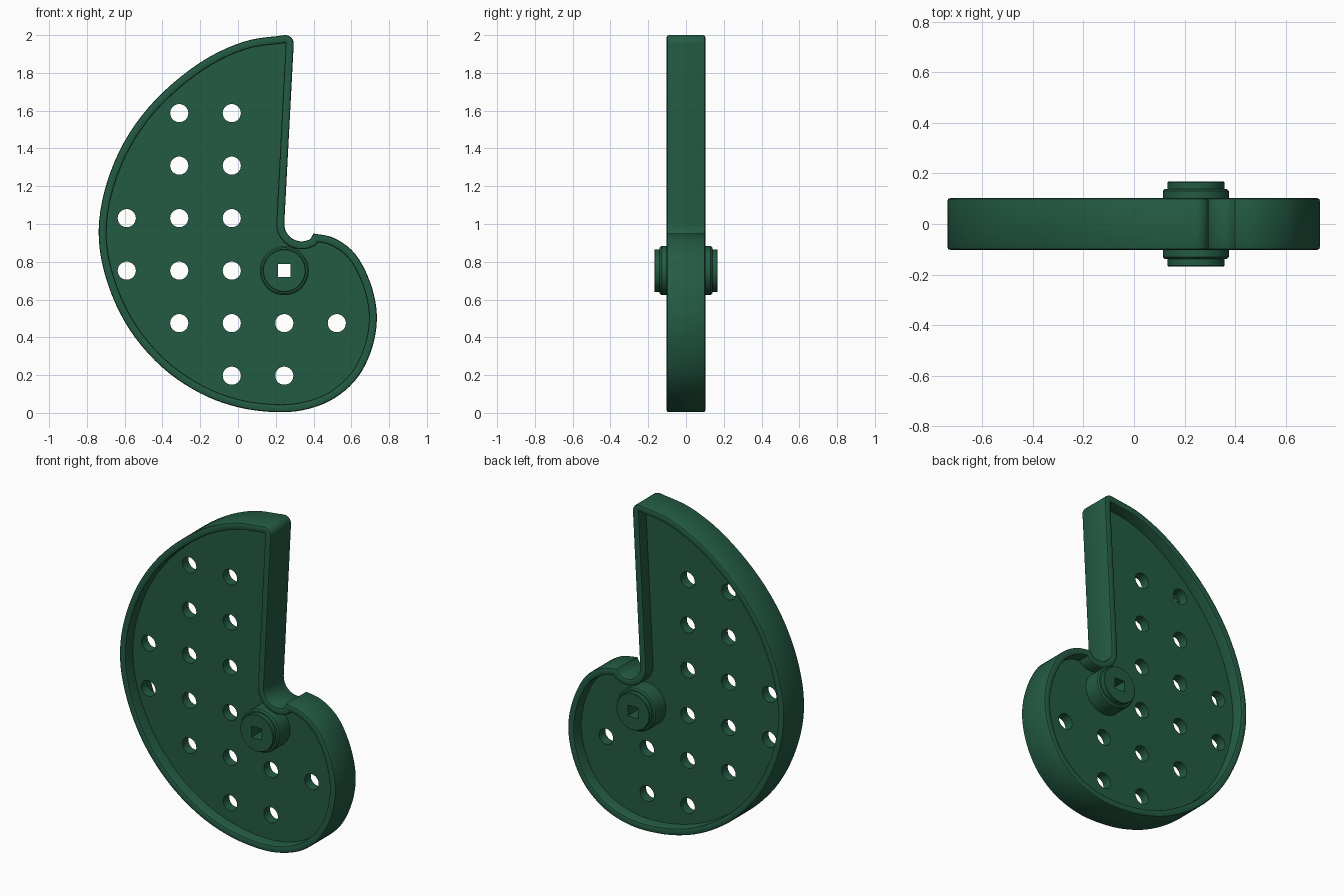
import bpy, bmesh, math
from mathutils import Vector, Matrix

if "Cube" in bpy.data.objects:
    bpy.data.objects.remove(bpy.data.objects["Cube"])

green = bpy.data.materials.new("dark_green")
green.diffuse_color = (0.017, 0.105, 0.057, 1)
green.use_nodes = True
green.node_tree.nodes["Principled BSDF"].inputs["Base Color"].default_value = green.diffuse_color

HUB = (0.245, 0.753)      # shaft axis (x, z)
PITCH = 0.278             # hole grid spacing
RIM, HALF, WEB = 0.042, 0.102, 0.03


def make(name, bm):
    bmesh.ops.recalc_face_normals(bm, faces=bm.faces)
    me = bpy.data.meshes.new(name)
    bm.to_mesh(me)
    bm.free()
    ob = bpy.data.objects.new(name, me)
    bpy.context.collection.objects.link(ob)
    me.materials.append(green)
    return ob


def smooth(ob):
    bpy.ops.object.select_all(action='DESELECT')
    ob.select_set(True)
    bpy.context.view_layer.objects.active = ob
    bpy.ops.object.shade_smooth_by_angle(angle=math.radians(35))


def spline(pts, steps=5):
    """Catmull-Rom curve through open control points."""
    p = [Vector(q) for q in pts]
    p = [2 * p[0] - p[1]] + p + [2 * p[-1] - p[-2]]
    out = []
    for i in range(1, len(p) - 2):
        a, b, c, d = p[i - 1:i + 3]
        for k in range(steps):
            t = k / steps
            out.append(0.5 * (2 * b + (c - a) * t + (2 * a - 5 * b + 4 * c - d) * t * t
                              + (3 * b - a - 3 * c + d) * t ** 3))
    return out + [p[-2]]


def arc(cx, cz, r, a0, a1, n=8):
    return [Vector((cx + r * math.cos(math.radians(a0 + (a1 - a0) * i / n)),
                    cz + r * math.sin(math.radians(a0 + (a1 - a0) * i / n)))) for i in range(n + 1)]


# Spiral outline, clockwise from the rounded tip
spiral = [(0.40, 0.95), (0.51, 0.925), (0.62, 0.842), (0.70, 0.69), (0.735, 0.52), (0.712, 0.35),
          (0.635, 0.19), (0.51, 0.077), (0.36, 0.018), (0.2, 0.004), (0.0, 0.03), (-0.2, 0.104),
          (-0.4, 0.24), (-0.57, 0.435), (-0.685, 0.67), (-0.737, 0.92), (-0.708, 1.17),
          (-0.605, 1.43), (-0.435, 1.66), (-0.2, 1.855), (0.03, 1.965), (0.245, 2.0)]
outline = arc(0.25, 1.955, 0.045, 80, -3, 6) + arc(0.337, 1.0, 0.092, 177, 300, 10) + spline(spiral)


def inset(loop, d):
    """Offset a clockwise loop inward."""
    res = []
    for i, p in enumerate(loop):
        t1 = (p - loop[i - 1]).normalized()
        t2 = (loop[(i + 1) % len(loop)] - p).normalized()
        n1, n2 = Vector((t1.y, -t1.x)), Vector((t2.y, -t2.x))
        m = (n1 + n2).normalized()
        res.append(p + m * d / max(0.7, m.dot(n1)))
    return res


# Raised rim: a rounded cross-section swept round the outline
B = 0.01
section = [(0, -HALF + B), (B * 0.3, -HALF + B * 0.3), (B, -HALF),
           (RIM - B, -HALF), (RIM - B * 0.3, -HALF + B * 0.3), (RIM, -HALF + B)]
section += [(d, -y) for d, y in reversed(section)]
bm = bmesh.new()
rings = [[bm.verts.new((p.x, y, p.y)) for p in inset(outline, d)] for d, y in section]
n = len(outline)
for j, ring in enumerate(rings):
    nxt = rings[(j + 1) % len(rings)]
    for i in range(n):
        k = (i + 1) % n
        bm.faces.new((ring[i], ring[k], nxt[k], nxt[i]))
rim = make("rim", bm)

# Thin web filling the rim
bm = bmesh.new()
loop = inset(outline, RIM - 0.004)
front = bm.faces.new([bm.verts.new((p.x, -WEB, p.y)) for p in loop])
ext = bmesh.ops.extrude_face_region(bm, geom=[front])
bmesh.ops.translate(bm, vec=(0, 2 * WEB, 0),
                    verts=[v for v in ext["geom"] if isinstance(v, bmesh.types.BMVert)])
web = make("web", bm)

# Stepped hub turned about the shaft axis
bm = bmesh.new()
prof = [(0.11, 0.168), (0.113, 0.165), (0.113, 0.139), (0.122, 0.139), (0.13, 0.131)]
prof = [(r, -y) for r, y in prof] + [(r, y) for r, y in reversed(prof)]
S = 48
rings = [[bm.verts.new((HUB[0] + r * math.cos(2 * math.pi * i / S), y,
                        HUB[1] + r * math.sin(2 * math.pi * i / S))) for i in range(S)] for r, y in prof]
for a, b in zip(rings, rings[1:]):
    for i in range(S):
        k = (i + 1) % S
        bm.faces.new((a[i], a[k], b[k], b[i]))
bm.faces.new(rings[0])
bm.faces.new(rings[-1])
hub = make("hub", bm)

# Cutters: grid of round holes and the square shaft hole
columns = {-3: (0, 1), -2: (-1, 0, 1, 2, 3), -1: (-2, -1, 0, 1, 2, 3), 0: (-2, -1), 1: (-1,)}
bm = bmesh.new()
for cx, rows in columns.items():
    for rz in rows:
        at = Matrix.Translation((HUB[0] + cx * PITCH, 0, HUB[1] + rz * PITCH))
        bmesh.ops.create_cone(bm, cap_ends=True, segments=32, radius1=0.048, radius2=0.048,
                              depth=0.3, matrix=at @ Matrix.Rotation(math.pi / 2, 4, 'X'))
bmesh.ops.create_cube(bm, size=1, matrix=Matrix.Translation((HUB[0], 0, HUB[1]))
                      @ Matrix.Diagonal((0.068, 0.6, 0.068, 1)))
cutter = make("hole_cutter", bm)
cutter.hide_render = True

for ob in (web, hub):
    mod = ob.modifiers.new("holes", 'BOOLEAN')
    mod.operation, mod.solver, mod.object = 'DIFFERENCE', 'EXACT', cutter
    bpy.context.view_layer.objects.active = ob
    bpy.ops.object.modifier_apply(modifier=mod.name)
bpy.data.objects.remove(cutter)

for ob in (rim, web, hub):
    smooth(ob)
